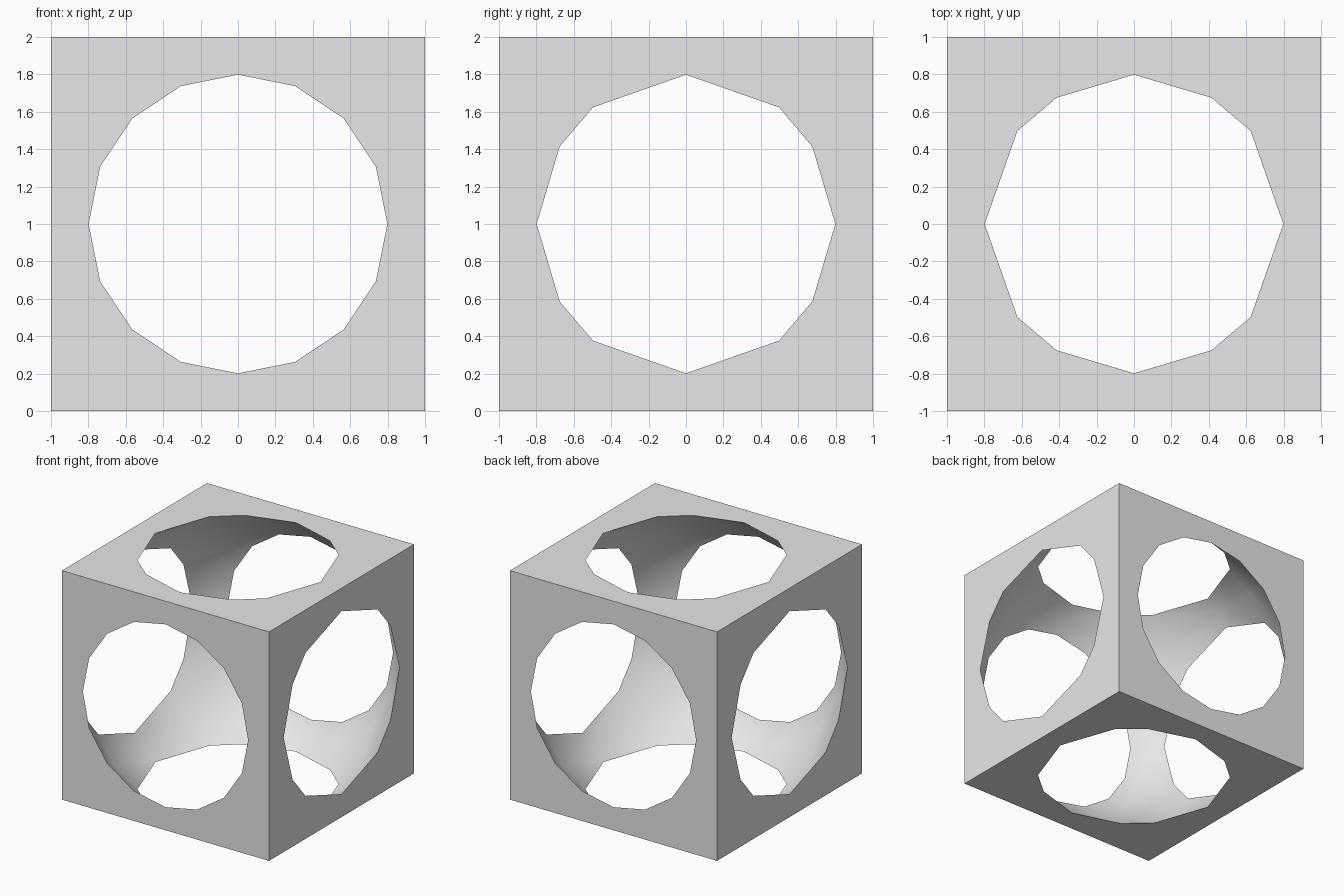
import bpy
import bmesh
from math import radians
from mathutils import Matrix

default = bpy.data.objects.get("Cube")
if default:
    bpy.data.objects.remove(default, do_unlink=True)

CENTRE = Matrix.Translation((0, 0, 1))

# Single grey material
grey = bpy.data.materials.new("light grey")
grey.use_nodes = True
grey.diffuse_color = (0.8, 0.8, 0.8, 1)
grey.node_tree.nodes["Principled BSDF"].inputs["Base Color"].default_value = (0.8, 0.8, 0.8, 1)


def make_object(name, bm):
    mesh = bpy.data.meshes.new(name)
    bm.to_mesh(mesh)
    bm.free()
    mesh.materials.append(grey)
    obj = bpy.data.objects.new(name, mesh)
    bpy.context.collection.objects.link(obj)
    return obj


# Solid block
bm = bmesh.new()
bmesh.ops.create_cube(bm, size=2, matrix=CENTRE)
frame = make_object("hollow_cube_frame", bm)

# Low-poly ball with its poles pointing front and back
bm = bmesh.new()
bmesh.ops.create_uvsphere(bm, u_segments=16, v_segments=8, radius=1.3,
                          matrix=CENTRE @ Matrix.Rotation(radians(90), 4, "X"))
cutter = make_object("ball_cutter", bm)
cutter.hide_render = True

# Carve the ball out, opening a hole in every side
carve = frame.modifiers.new("carve", "BOOLEAN")
carve.operation = "DIFFERENCE"
carve.solver = "EXACT"
carve.object = cutter

bpy.ops.object.select_all(action="DESELECT")
frame.select_set(True)
bpy.context.view_layer.objects.active = frame
bpy.ops.object.modifier_apply(modifier=carve.name)
bpy.data.objects.remove(cutter, do_unlink=True)

# Smooth hollow, crisp rims and outer edges
bpy.ops.object.shade_smooth_by_angle(angle=radians(30))
